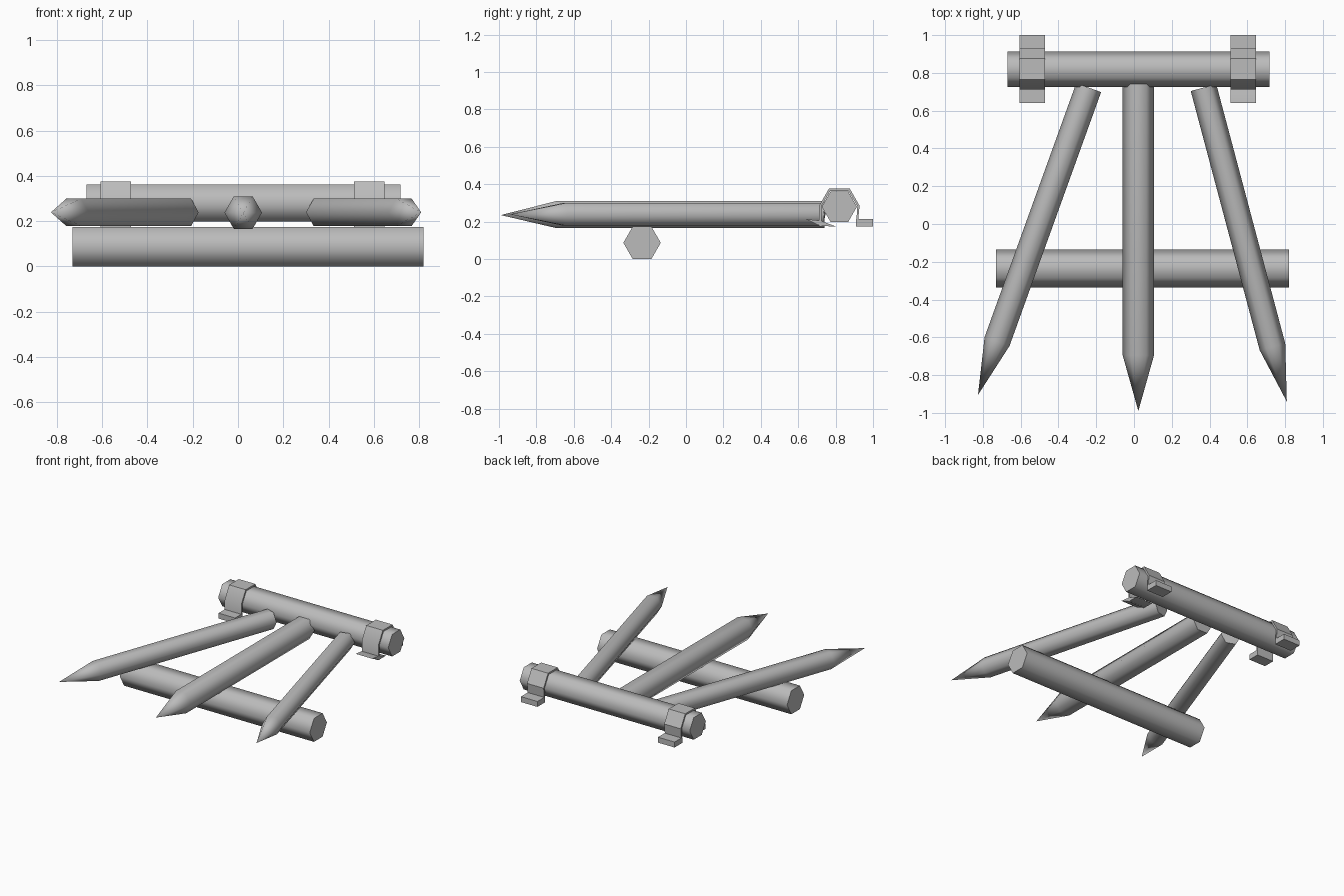
import bpy, bmesh, math
from mathutils import Vector

cube = bpy.data.objects.get("Cube")
if cube:
    bpy.data.objects.remove(cube, do_unlink=True)

# One plain grey for every part
GREY = (0.5, 0.5, 0.5, 1.0)
grey = bpy.data.materials.new("plain grey")
grey.use_nodes = True
grey.diffuse_color = GREY
grey.node_tree.nodes["Principled BSDF"].inputs["Base Color"].default_value = GREY


def finish(name, bm, angle):
    """Turn a bmesh into a smooth shaded object with sharp rims."""
    bmesh.ops.recalc_face_normals(bm, faces=bm.faces)
    mesh = bpy.data.meshes.new(name)
    bm.to_mesh(mesh)
    bm.free()
    mesh.materials.append(grey)
    obj = bpy.data.objects.new(name, mesh)
    bpy.context.collection.objects.link(obj)
    bpy.ops.object.select_all(action="DESELECT")
    obj.select_set(True)
    bpy.context.view_layer.objects.active = obj
    bpy.ops.object.shade_smooth_by_angle(angle=math.radians(angle))
    return obj


def hex_pole(name, start, end, radius, tip=None):
    """Six-sided pole with flats above and below, optionally sharpened."""
    start, end = Vector(start), Vector(end)
    up = Vector((0, 0, 1))
    side = (end - start).normalized().cross(up)
    bm = bmesh.new()
    rings = []
    for centre in (start, end):
        rings.append([bm.verts.new(centre + radius * (
            side * math.cos(k * math.pi / 3) + up * math.sin(k * math.pi / 3)))
            for k in range(6)])
    bm.faces.new(rings[0])
    point = bm.verts.new(tip) if tip else None
    for k in range(6):
        n = (k + 1) % 6
        bm.faces.new((rings[0][k], rings[0][n], rings[1][n], rings[1][k]))
        if point:
            bm.faces.new((rings[1][k], rings[1][n], point))
    if not point:
        bm.faces.new(rings[1])
    return finish(name, bm, 62)


def extrude_x(name, profile, x0, x1):
    """Sweep a closed (y, z) profile along x."""
    bm = bmesh.new()
    face = bm.faces.new([bm.verts.new((x0, y, z)) for y, z in profile])
    result = bmesh.ops.extrude_face_region(bm, geom=[face])
    moved = [v for v in result["geom"] if isinstance(v, bmesh.types.BMVert)]
    bmesh.ops.translate(bm, verts=moved, vec=(x1 - x0, 0, 0))
    return finish(name, bm, 30)


# Cross logs
hex_pole("front_log", (-0.73, -0.235, 0.087), (0.82, -0.235, 0.087), 0.1)
hex_pole("rear_log", (-0.67, 0.82, 0.28), (0.717, 0.82, 0.28), 0.094)

# Sharpened stakes fanning out from the rear log
hex_pole("middle_stake", (0.023, 0.74, 0.238), (0.023, -0.695, 0.238), 0.083,
         (0.023, -0.99, 0.235))
hex_pole("right_stake", (-0.24, 0.722, 0.239), (-0.725, -0.622, 0.239), 0.07,
         (-0.826, -0.905, 0.239))
hex_pole("left_stake", (0.368, 0.722, 0.239), (0.733, -0.65, 0.239), 0.07,
         (0.809, -0.94, 0.239))

# Strap brackets: a bent band over the log with a foot on either side
outer = [(0.712, 0.175), (0.712, 0.285), (0.764, 0.376),
         (0.876, 0.376), (0.928, 0.285), (0.917, 0.175)]
inner = [(0.909, 0.175), (0.916, 0.283), (0.869, 0.364),
         (0.771, 0.364), (0.724, 0.283), (0.724, 0.175)]
rear_foot = [(0.91, 0.175), (1.0, 0.175), (1.0, 0.215), (0.91, 0.215)]
block_foot = [(0.64, 0.175), (0.72, 0.175), (0.72, 0.215), (0.64, 0.215)]
bent_foot = [(0.64, 0.214), (0.72, 0.176), (0.8, 0.175), (0.72, 0.205)]
for side, x0, x1, front_foot in (("right", -0.607, -0.472, block_foot),
                                 ("left", 0.512, 0.647, bent_foot)):
    extrude_x(side + "_strap", outer + inner, x0, x1)
    extrude_x(side + "_strap_rear_foot", rear_foot, x0, x1)
    extrude_x(side + "_strap_front_foot", front_foot, x0, x1)
